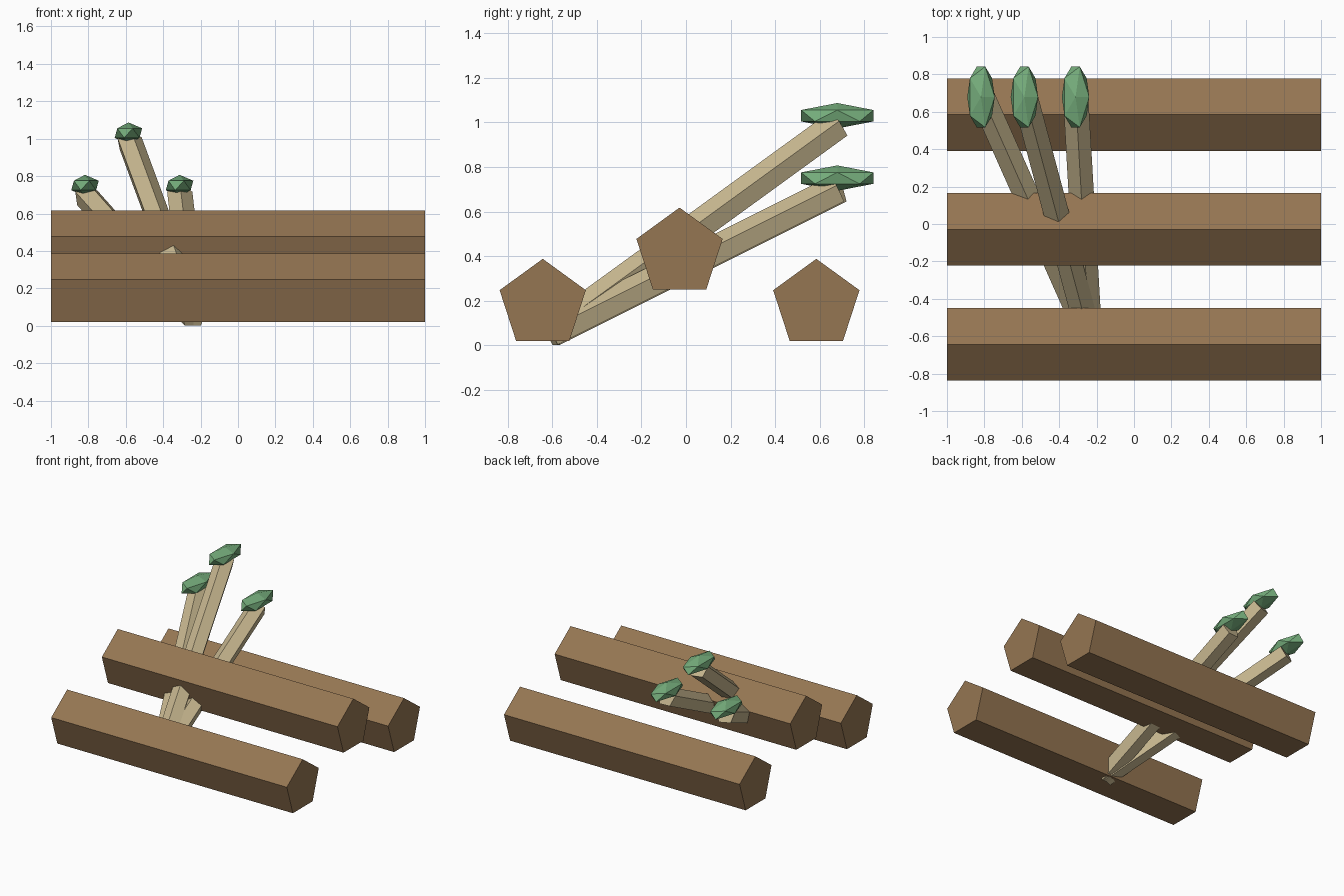
import bpy
from math import pi
from mathutils import Vector, Matrix

if "Cube" in bpy.data.objects:
    bpy.data.objects.remove(bpy.data.objects["Cube"])


def material(name, color):
    m = bpy.data.materials.new(name)
    m.diffuse_color = color
    m.use_nodes = True
    m.node_tree.nodes["Principled BSDF"].inputs["Base Color"].default_value = m.diffuse_color
    return m


bark = material("bark", (0.30, 0.18, 0.085, 1))
wood = material("pale_wood", (0.58, 0.48, 0.28, 1))
green = material("leaf_green", (0.18, 0.42, 0.20, 1))


def five_sided_beam(name, start, end, radius, mat):
    """Pentagonal prism from start to end with one ridge facing up."""
    a, b = Vector(start), Vector(end)
    bpy.ops.mesh.primitive_cylinder_add(vertices=5, radius=radius, depth=(b - a).length)
    ob = bpy.context.object
    ob.name = name
    z = (b - a).normalized()
    x = Vector((0, 0, 1)).cross(z).normalized()
    y = z.cross(x)                       # vertex 0 lies on local +Y, kept upward
    rot = Matrix((x, y, z)).transposed().to_4x4()
    ob.matrix_world = Matrix.Translation((a + b) / 2) @ rot
    ob.data.materials.append(mat)
    return ob


# Three logs lying along x, the middle one raised
for name, y, z in (("front_log", -0.643, 0.184),
                   ("middle_log", -0.029, 0.414),
                   ("back_log", 0.585, 0.184)):
    five_sided_beam(name, (-1, y, z), (1, y, z), 0.2035, bark)

# Three sticks fanning out of one root, each with a faceted green bud
root = (-0.238, -0.604, 0.054)
for side, x, bud_x, z, bud_z in (("left", -0.812, -0.818, 0.697, 0.75),
                                 ("middle", -0.583, -0.586, 0.988, 1.03),
                                 ("right", -0.312, -0.3125, 0.697, 0.75)):
    five_sided_beam(side + "_stick", root, (x, 0.682, z), 0.071, wood)
    bpy.ops.mesh.primitive_ico_sphere_add(subdivisions=1, radius=1, location=(bud_x, 0.679, bud_z))
    bud = bpy.context.object
    bud.name = side + "_bud"
    bud.scale = (0.082, 0.191, 0.057)
    bud.data.materials.append(green)
